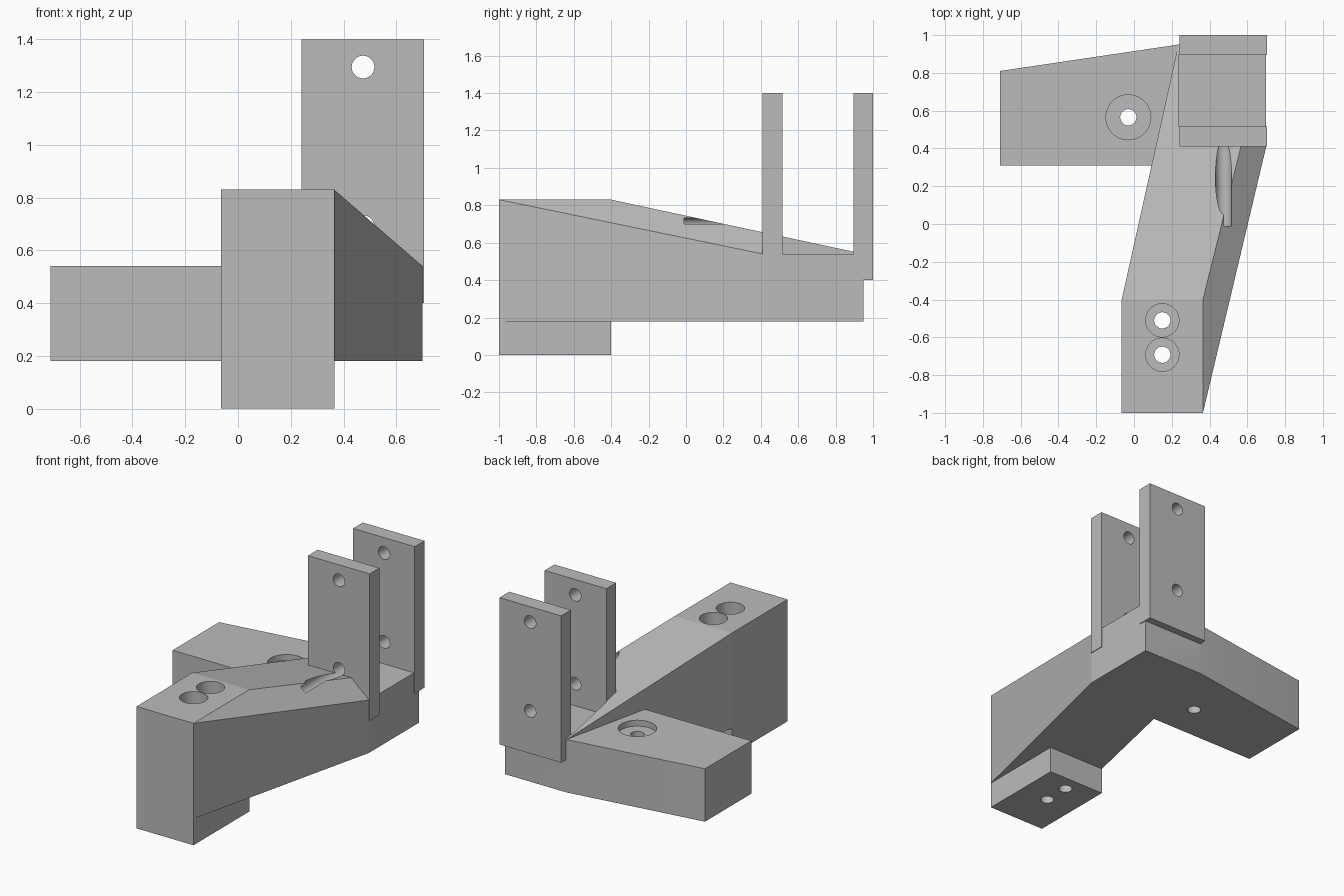
import bpy, bmesh, math
from mathutils import Matrix

if "Cube" in bpy.data.objects:
    bpy.data.objects.remove(bpy.data.objects["Cube"])

grey = bpy.data.materials.new("plain grey")
grey.diffuse_color = (0.5, 0.5, 0.5, 1)
grey.use_nodes = True
grey.node_tree.nodes["Principled BSDF"].inputs["Base Color"].default_value = grey.diffuse_color


def finish(name, bm):
    bmesh.ops.recalc_face_normals(bm, faces=bm.faces)
    me = bpy.data.meshes.new(name)
    bm.to_mesh(me)
    bm.free()
    me.materials.append(grey)
    ob = bpy.data.objects.new(name, me)
    bpy.context.collection.objects.link(ob)
    return ob


def corners(x0, x1, y0, y1, z0, z1):
    return [(x, y, z) for x in (x0, x1) for y in (y0, y1) for z in (z0, z1)]


def hull(name, pts):
    bm = bmesh.new()
    for p in pts:
        bm.verts.new(p)
    r = bmesh.ops.convex_hull(bm, input=bm.verts)
    junk = {g for g in r["geom_interior"] + r["geom_unused"]
            if isinstance(g, bmesh.types.BMVert)}
    if junk:
        bmesh.ops.delete(bm, geom=list(junk), context='VERTS')
    bmesh.ops.dissolve_limit(bm, angle_limit=0.005, verts=bm.verts, edges=bm.edges)
    return finish(name, bm)


def rod(name, r, start, length, axis):
    bm = bmesh.new()
    bmesh.ops.create_cone(bm, cap_ends=True, segments=48, radius1=r, radius2=r, depth=length)
    bmesh.ops.translate(bm, verts=bm.verts, vec=(0, 0, length / 2))
    if axis == 'Y':
        bmesh.ops.rotate(bm, verts=bm.verts, matrix=Matrix.Rotation(-math.pi / 2, 3, 'X'))
    bmesh.ops.translate(bm, verts=bm.verts, vec=start)
    return finish(name, bm)


def combine(base, other, op):
    mod = base.modifiers.new("bool", 'BOOLEAN')
    mod.operation, mod.object, mod.solver = op, other, 'EXACT'
    dg = bpy.context.evaluated_depsgraph_get()
    dg.update()
    me = bpy.data.meshes.new_from_object(base.evaluated_get(dg))
    base.modifiers.clear()
    base.data = me
    bpy.data.objects.remove(other)


# sloping arm from the front block to the hinge seat
seat = corners(0.235, 0.70, 0.41, 0.95, 0.18, 0.54)
body = hull("mounting_bracket", corners(-0.065, 0.365, -1, -0.4, 0.18, 0.83) + seat)

# front foot and side wing
combine(body, hull("foot", corners(-0.065, 0.365, -1, -0.4, 0, 0.5)), 'UNION')
wing = corners(-0.71, 0.12, 0.31, 0.81, 0.18, 0.54)
combine(body, hull("wing", wing + seat), 'UNION')

# channel between the two upright plates
combine(body, hull("channel", corners(0.235, 0.9, 0.515, 0.895, 0.54, 1.2)), 'DIFFERENCE')
for y0, y1 in ((0.41, 0.515), (0.895, 1.0)):
    combine(body, hull("plate", corners(0.24, 0.705, y0, y1, 0.4, 1.4)), 'UNION')

# hinge pin holes, the lower one also grooving the arm
for z, y in ((1.295, 0.3), (0.69, -0.01)):
    combine(body, rod("pin_hole", 0.043, (0.474, y, z), 1.2 - y, 'Y'), 'DIFFERENCE')

# counterbored screw holes: x, y, bore radius, bore floor
for x, y, r, floor in ((0.15, -0.51, 0.088, 0.4), (0.15, -0.692, 0.088, 0.4),
                       (-0.03, 0.565, 0.119, 0.50)):
    combine(body, rod("screw_hole", 0.043, (x, y, -0.1), 1.2, 'Z'), 'DIFFERENCE')
    combine(body, rod("screw_bore", r, (x, y, floor), 0.7, 'Z'), 'DIFFERENCE')

# smooth hole walls, sharp edges elsewhere
bpy.context.view_layer.objects.active = body
body.select_set(True)
bpy.ops.object.shade_smooth_by_angle(angle=math.radians(12))
